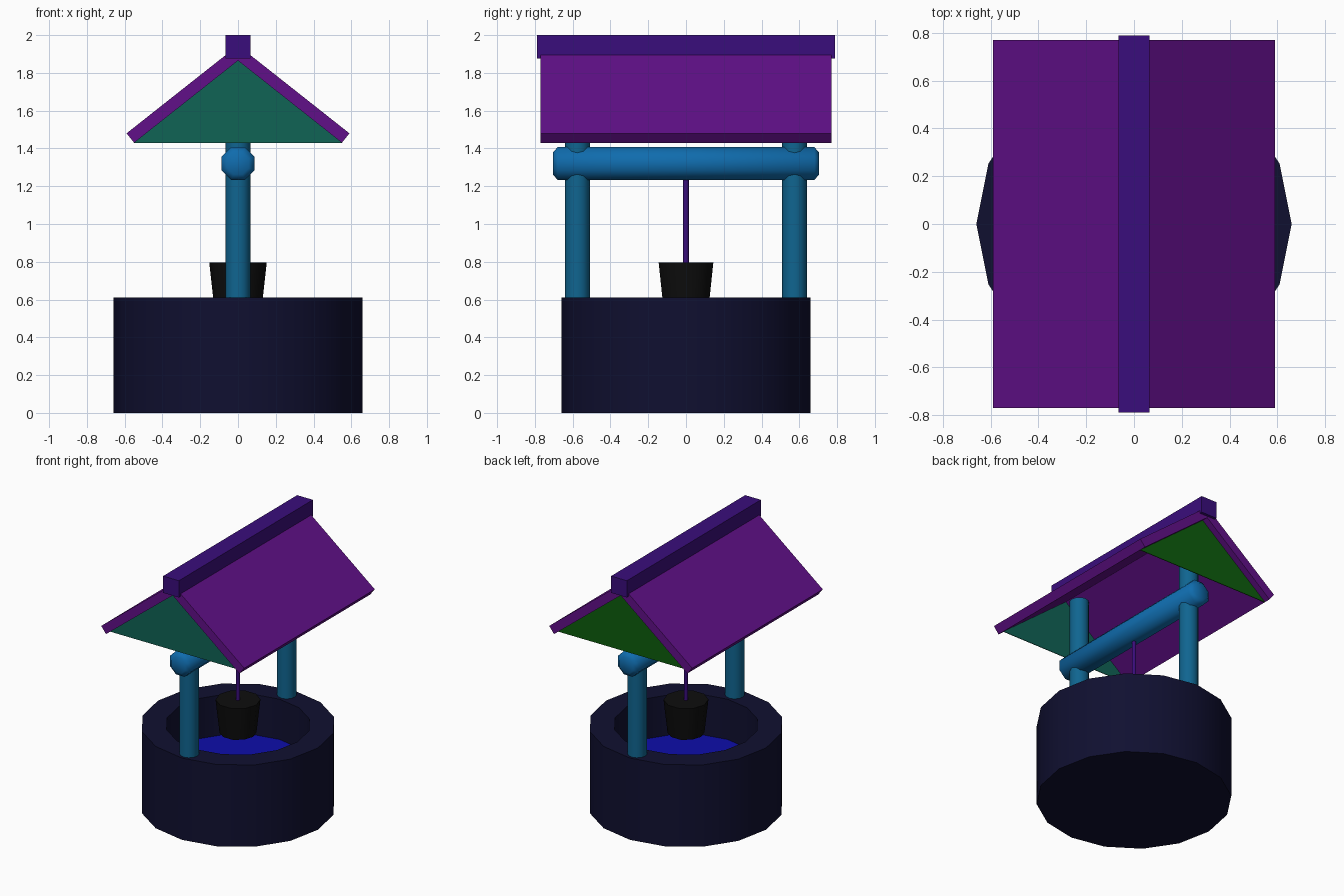
import bpy, bmesh, math
from mathutils import Matrix

cube = bpy.data.objects.get("Cube")
if cube:
    bpy.data.objects.remove(cube, do_unlink=True)


def material(name, r, g, b):
    m = bpy.data.materials.new(name)
    m.use_nodes = True
    m.diffuse_color = (r, g, b, 1)
    m.node_tree.nodes["Principled BSDF"].inputs["Base Color"].default_value = (r, g, b, 1)
    return m


stone = material("dark navy stone", .005, .005, .03)
water_blue = material("water blue", .004, .004, .4)
black = material("bucket black", .004, .004, .004)
post_blue = material("post blue", .005, .13, .28)
beam_blue = material("beam blue", .005, .15, .42)
purple = material("roof purple", .12, .005, .25)
indigo = material("ridge indigo", .042, .004, .2)
teal = material("gable teal", .005, .125, .09)
green = material("gable green", .004, .11, .004)


def finish(name, bm, mat, smooth=0):
    bmesh.ops.recalc_face_normals(bm, faces=bm.faces)
    mesh = bpy.data.meshes.new(name)
    bm.to_mesh(mesh)
    bm.free()
    mesh.materials.append(mat)
    ob = bpy.data.objects.new(name, mesh)
    bpy.context.collection.objects.link(ob)
    if smooth:
        bpy.ops.object.select_all(action='DESELECT')
        ob.select_set(True)
        bpy.context.view_layer.objects.active = ob
        bpy.ops.object.shade_smooth_by_angle(angle=math.radians(smooth))
    return ob


def lathe(name, profile, sides, mat, matrix=Matrix(), turn=0, smooth=40):
    """Turn (radius, height) points round z and cap both ends."""
    bm = bmesh.new()
    rings = []
    for r, h in profile:
        angles = [turn + math.tau * i / sides for i in range(sides)]
        rings.append([bm.verts.new((r * math.cos(a), r * math.sin(a), h)) for a in angles])
    for low, high in zip(rings, rings[1:]):
        for i in range(sides):
            j = (i + 1) % sides
            bm.faces.new((low[i], low[j], high[j], high[i]))
    bm.faces.new(rings[0])
    bm.faces.new(rings[-1])
    bm.transform(matrix)
    return finish(name, bm, mat, smooth)


def extrude_y(name, outline, y0, y1, mat):
    """Extrude an (x, z) outline from y0 to y1."""
    bm = bmesh.new()
    face = bm.faces.new([bm.verts.new((x, y0, z)) for x, z in outline])
    out = bmesh.ops.extrude_face_region(bm, geom=[face])
    moved = [v for v in out["geom"] if isinstance(v, bmesh.types.BMVert)]
    bmesh.ops.translate(bm, verts=moved, vec=(0, y1 - y0, 0))
    return finish(name, bm, mat)


# Well wall with a hollow shaft, and the water in it
lathe("well_wall", [(.66, 0), (.66, .61), (.49, .61), (.49, .2)], 16, stone)
lathe("water", [(.489, .29), (.489, .31)], 16, water_blue)

# Bucket on its rope
lathe("bucket", [(.125, .55), (.152, .795)], 10, black)
lathe("rope", [(.015, .79), (.015, 1.3)], 8, indigo, smooth=50)

# Posts standing on the rim
for side, y in (("front", -.575), ("back", .575)):
    lathe(side + "_post", [(.066, .6), (.066, 1.8)], 12, post_blue,
          Matrix.Translation((0, y, 0)))

# Cross beam with chamfered ends
lathe("cross_beam", [(.062, -.705), (.094, -.68), (.094, .68), (.062, .705)], 8, beam_blue,
      Matrix.Translation((0, 0, 1.32)) @ Matrix.Rotation(math.pi / 2, 4, 'X'),
      math.pi / 8, 50)

# Roof slopes
for side, s in (("left", 1), ("right", -1)):
    outline = [(0, 1.946), (s * .59, 1.48), (s * .55, 1.43), (0, 1.865)]
    extrude_y(side + "_roof_slope", outline, -.77, .77, purple)

# Ridge cap
cap = [(-.065, 1.875), (.065, 1.875), (.065, 2), (-.065, 2)]
extrude_y("ridge_cap", cap, -.79, .79, indigo)

# Gable panels
gable = [(-.55, 1.43), (.55, 1.43), (0, 1.867)]
extrude_y("front_gable", gable, -.722, -.717, teal)
extrude_y("back_gable", gable, .717, .722, green)
